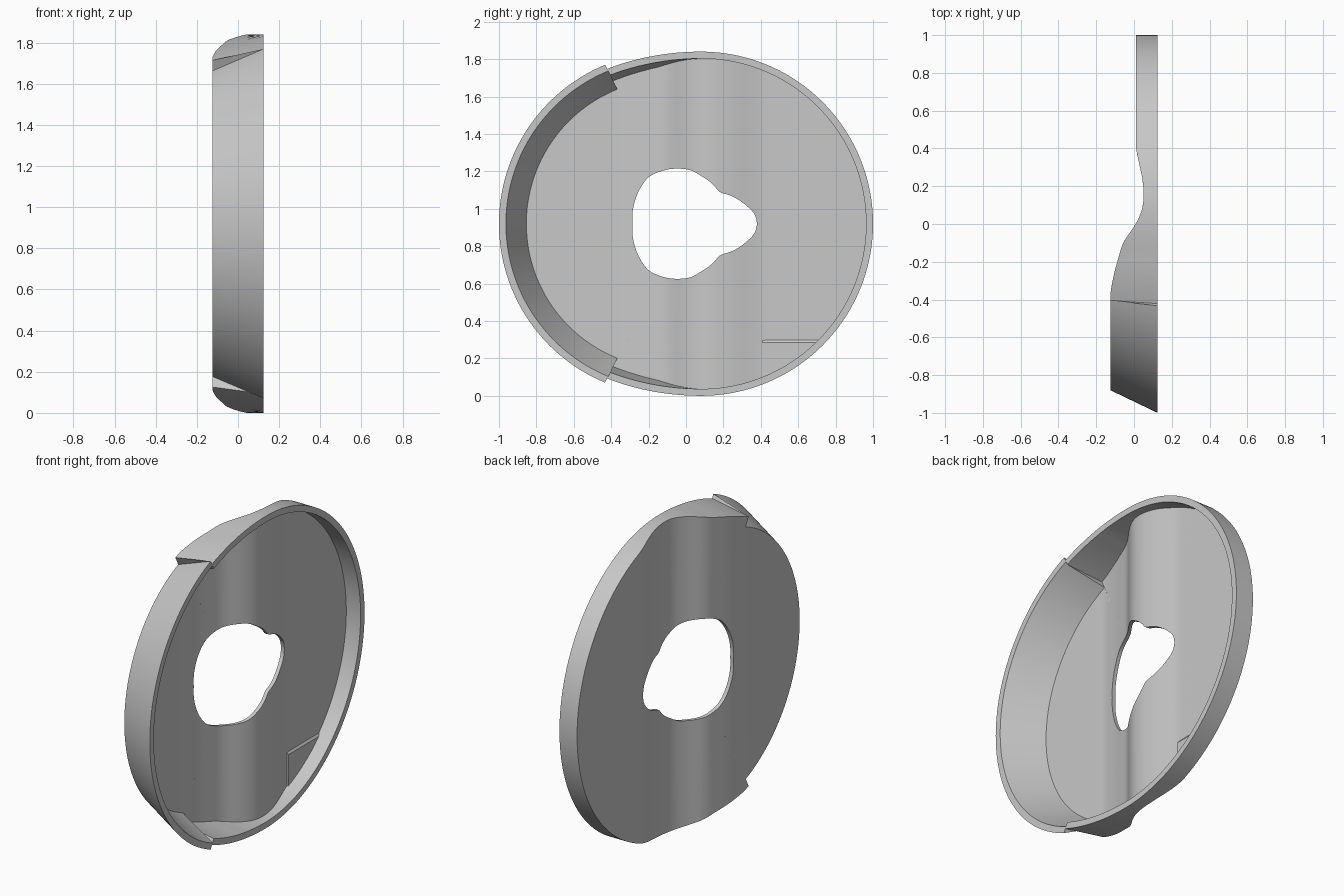
import bpy, bmesh, math

cube = bpy.data.objects.get("Cube")
if cube:
    bpy.data.objects.remove(cube, do_unlink=True)

MID = 0.92        # height of the disc centre, also the rim radius
LIP = 0.125       # x of the open rim
RIM = 0.037       # rim thickness
WEB = 0.022       # floor thickness
STEP = 117        # angle where the flared shell ends

mat = bpy.data.materials.new("plain grey")
mat.use_nodes = True
grey = (0.58, 0.58, 0.58, 1)
mat.diffuse_color = grey
mat.node_tree.nodes["Principled BSDF"].inputs["Base Color"].default_value = grey


def lookup(table, t):
    """Piecewise linear interpolation."""
    if t <= table[0][0]:
        return table[0][1]
    for (a, u), (b, v) in zip(table, table[1:]):
        if t <= b:
            return u + (v - u) * (t - a) / (b - a)
    return table[-1][1]


def softened(table, t, width):
    return sum(lookup(table, t + width * k / 4) for k in range(-4, 5)) / 9


# Wavy section of the floor: (y, x of back face)
WAVE = [(-0.36, -0.125), (-0.25, -0.103), (-0.1, -0.06), (0, 0.01),
        (0.07, 0.043), (0.15, 0.053), (0.24, 0.045), (0.33, 0.025), (0.4, 0.01)]

# Upper half of the hole as (y, height above centre)
HOLE = [(0.38, 0), (0.37, 0.05), (0.33, 0.09), (0.18, 0.165), (0.08, 0.255),
        (0.03, 0.285), (-0.12, 0.285), (-0.2, 0.25), (-0.27, 0.13), (-0.285, 0)]
hole_polar = [(math.degrees(math.atan2(h, y)), math.hypot(y, h)) for y, h in HOLE]


def back_x(y):
    return softened(WAVE, y, 0.03)


def outline(deg, flared):
    """Radius of the rim: two offset arcs and an elliptical bridge."""
    c, s = math.cos(math.radians(deg)), math.sin(math.radians(deg))
    centre = -0.08 if flared else 0.08
    half = 1.15 if (not flared and deg > 85) else MID
    qa = c * c / half ** 2 + s * s / MID ** 2
    qb = -c * centre / half ** 2
    qc = centre ** 2 / half ** 2 - 1
    return (-qb + math.sqrt(qb * qb - qa * qc)) / qa


def section(deg, flared, rings=36):
    """Closed cross-section (x, radius) of the dish along one direction."""
    a = abs(deg)
    c = math.cos(math.radians(deg))
    rim = outline(a, flared)
    slope = 0.48 if flared else 0.15 * min(1, max(0, (a - 85) / 15))

    def corner(start, lift):
        r = start
        for _ in range(4):
            r = start - slope * (LIP - back_x(r * c) - lift)
        return r

    hole = softened(hole_polar, a, 4)
    inner, outer = corner(rim - RIM, WEB), corner(rim, 0)
    pts = []
    for i in range(rings + 1):
        r = hole + (inner - hole) * i / rings
        pts.append((back_x(r * c) + WEB, r))
    pts += [(LIP, rim - RIM), (LIP, rim)]
    for i in range(rings, -1, -1):
        r = hole + (outer - hole) * i / rings
        pts.append((back_x(r * c), r))
    return pts


def finish(bm, name):
    bmesh.ops.recalc_face_normals(bm, faces=bm.faces)
    mesh = bpy.data.meshes.new(name)
    bm.to_mesh(mesh)
    bm.free()
    obj = bpy.data.objects.new(name, mesh)
    bpy.context.collection.objects.link(obj)
    mesh.materials.append(mat)
    bpy.ops.object.select_all(action='DESELECT')
    obj.select_set(True)
    bpy.context.view_layer.objects.active = obj
    bpy.ops.object.shade_smooth_by_angle(angle=math.radians(30))
    return obj


# Dish: sweep the section around, doubling it where the flared shell starts
stations = []
for d in [-180 + 1.5 * k for k in range(240)]:
    if abs(d) == STEP:
        pair = [(d, True), (d, False)]
        stations += pair if d < 0 else pair[::-1]
    else:
        stations.append((d, abs(d) > STEP))

bm = bmesh.new()
loops = []
for d, flared in stations:
    c, s = math.cos(math.radians(d)), math.sin(math.radians(d))
    loops.append([bm.verts.new((x, r * c, MID + r * s)) for x, r in section(d, flared)])
for here, there in zip(loops, loops[1:] + loops[:1]):
    n = len(here)
    for i in range(n):
        j = (i + 1) % n
        bm.faces.new((here[i], here[j], there[j], there[i]))
bmesh.ops.dissolve_degenerate(bm, dist=0.00001, edges=bm.edges)
finish(bm, "dish")

# Raised floor patch below the flat recess
bm = bmesh.new()
radius = MID - RIM / 2
low, high = math.acos((0.41 - 0.08) / radius), math.asin((MID - 0.305) / radius)
ring = [(0.41, 0.305)]
for k in range(13):
    t = high + (low - high) * k / 12
    ring.append((0.08 + radius * math.cos(t), MID - radius * math.sin(t)))
floor = back_x(0.5) + WEB
face = bm.faces.new([bm.verts.new((floor - 0.005, y, z)) for y, z in ring])
new = bmesh.ops.extrude_face_region(bm, geom=[face])["geom"]
top = [v for v in new if isinstance(v, bmesh.types.BMVert)]
bmesh.ops.translate(bm, verts=top, vec=(0.014, 0, 0))
for v in top:
    if v.co.z > 0.3:
        v.co.z -= 0.02
finish(bm, "floor_patch")
